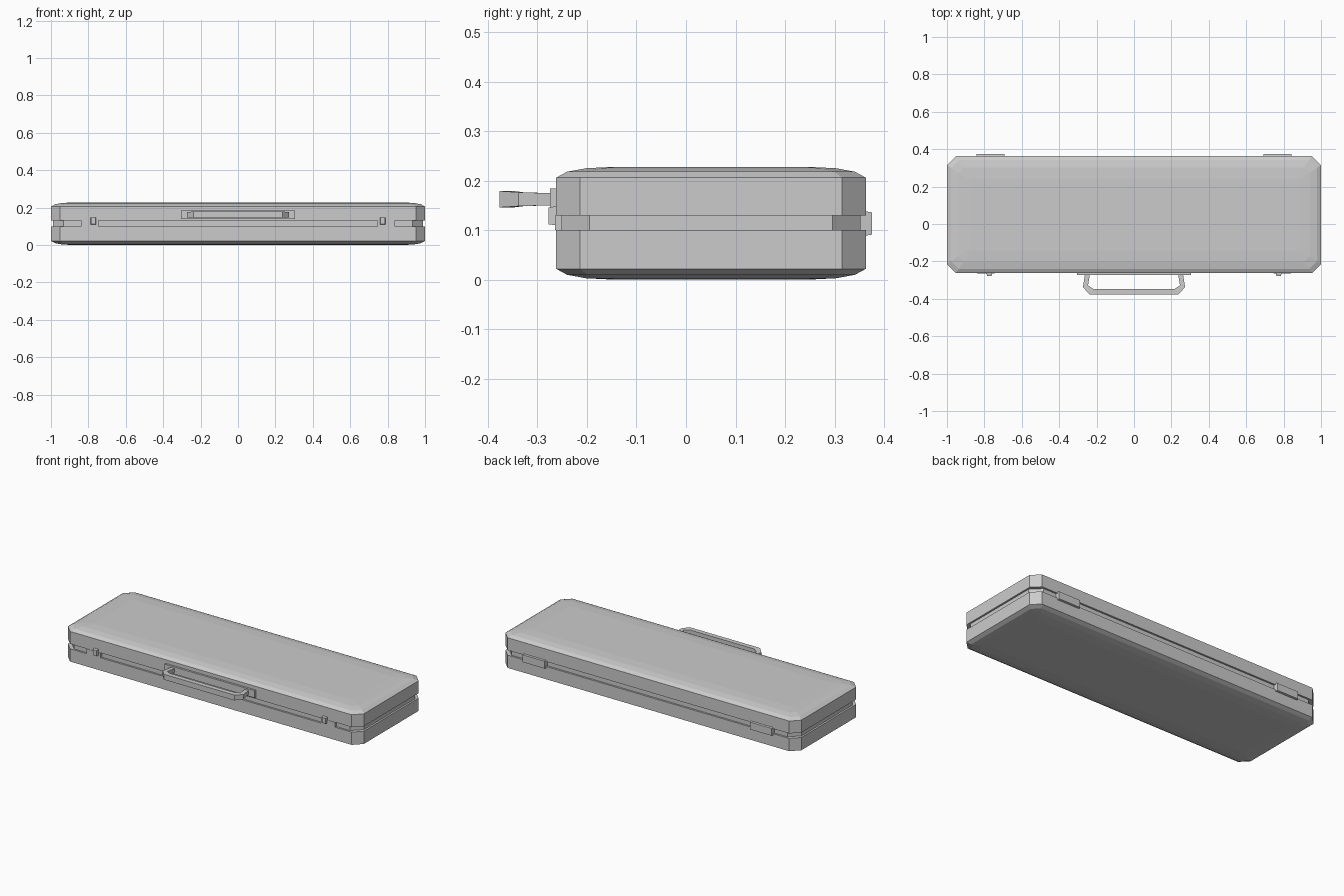
import bpy, bmesh

if "Cube" in bpy.data.objects:
    bpy.data.objects.remove(bpy.data.objects["Cube"])

CY = 0.0505          # case centre in y
HX, HY = 1.0, 0.3125 # case half sizes


def finish(name, bm):
    bmesh.ops.recalc_face_normals(bm, faces=bm.faces)
    me = bpy.data.meshes.new(name)
    bm.to_mesh(me)
    bm.free()
    ob = bpy.data.objects.new(name, me)
    bpy.context.collection.objects.link(ob)
    return ob


def octagon(hx, hy, c):
    q = [(hx, hy - c), (hx - c, hy)]
    return (q + [(-x, y) for x, y in q[::-1]]
            + [(-x, -y) for x, y in q] + [(x, -y) for x, y in q[::-1]])


def shell(name, levels, corner):
    """Stack of chamfered rectangles; levels = (z, inset)."""
    bm = bmesh.new()
    rings = []
    for z, d in levels:
        pts = octagon(HX - d, HY - d, corner - 0.3 * d)
        rings.append([bm.verts.new((x, y + CY, z)) for x, y in pts])
    for a, b in zip(rings, rings[1:]):
        for i in range(8):
            j = (i + 1) % 8
            bm.faces.new((a[i], a[j], b[j], b[i]))
    bm.faces.new(rings[0])
    bm.faces.new(rings[-1])
    return finish(name, bm)


def box(name, x0, x1, y0, y1, z0, z1, taper=0.0, outer=-1):
    """Box whose outer face (-1 = front, 1 = back) is shrunk by taper."""
    bm = bmesh.new()
    bmesh.ops.create_cube(bm, size=1)
    for v in bm.verts:
        t = taper if v.co.y * outer > 0 else 0
        sx, sy, sz = (1 if c > 0 else -1 for c in v.co)
        v.co = ((x1 if sx > 0 else x0) - sx * t,
                y1 if sy > 0 else y0,
                (z1 if sz > 0 else z0) - sz * t)
    return finish(name, bm)


# Two case halves and the recessed band between them
low = [(0, 0.12), (0.003, 0.06), (0.01, 0.022), (0.022, 0), (0.10, 0)]
shell("lower_case", low, 0.048)
shell("upper_case", [(0.228 - z, d) for z, d in low[:-1]] + [(0.13, 0)], 0.048)
shell("seam_band", [(0.095, 0.011), (0.135, 0.011)], 0.06)

# Latches and hinges on both sides
for s, side in ((-1, "left"), (1, "right")):
    xs = lambda a, b: sorted((s * a, s * b))
    box("latch_plate_" + side, *xs(0.745, 0.84), -0.264, -0.24, 0.10, 0.13)
    box("latch_button_" + side, *xs(0.757, 0.79), -0.278, -0.25, 0.108, 0.15, 0.004)
    box("hinge_" + side, *xs(0.69, 0.845), 0.35, 0.375, 0.087, 0.14, 0.004, 1)

# Handle plate
box("handle_plate", -0.305, 0.305, -0.274, -0.255, 0.14, 0.184)

# Handle grip: outer point, inner point, half height; mirrored in x
half = [((0.262, -0.268), (0.236, -0.268), 0.012),
        ((0.273, -0.338), (0.246, -0.328), 0.014),
        ((0.238, -0.376), (0.218, -0.347), 0.0165)]
path = half + [((-o[0], o[1]), (-i[0], i[1]), h) for o, i, h in half[::-1]]
bm = bmesh.new()
rings = [[bm.verts.new((*p, 0.1625 + k * h)) for p, k in
          ((o, -1), (i, -1), (i, 1), (o, 1))] for o, i, h in path]
for a, b in zip(rings, rings[1:]):
    for i in range(4):
        j = (i + 1) % 4
        bm.faces.new((a[i], a[j], b[j], b[i]))
bm.faces.new(rings[0])
bm.faces.new(rings[-1])
finish("handle_grip", bm)
